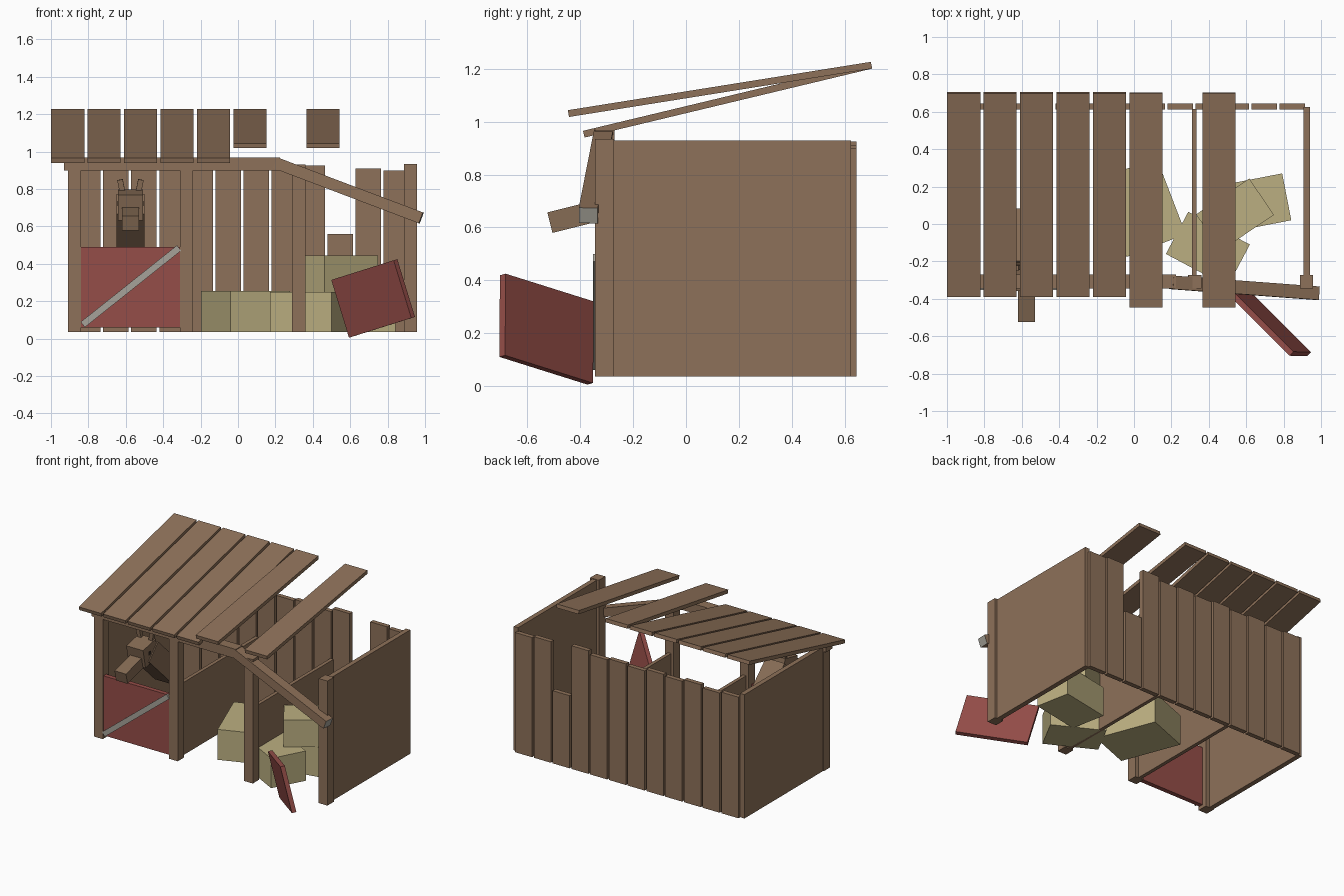
import bpy, bmesh, math
from mathutils import Vector, Matrix

if "Cube" in bpy.data.objects:
    bpy.data.objects.remove(bpy.data.objects["Cube"])


def mat(name, r, g, b):
    m = bpy.data.materials.new(name)
    m.diffuse_color = (r, g, b, 1)
    m.use_nodes = True
    m.node_tree.nodes["Principled BSDF"].inputs["Base Color"].default_value = m.diffuse_color
    return m


WOOD = mat("brown wood", 0.27, 0.165, 0.10)
RED = mat("red paint", 0.30, 0.075, 0.065)
HAY = mat("straw yellow", 0.50, 0.43, 0.22)
GREY = mat("pale grey", 0.38, 0.365, 0.32)
COAT = mat("horse brown", 0.24, 0.15, 0.09)
DARK = mat("dark brown", 0.03, 0.02, 0.015)


def box(name, centre, size, material, rot=None):
    """Box of a given size, turned by a 3x3 matrix about its centre."""
    bm = bmesh.new()
    bmesh.ops.create_cube(bm, size=1)
    bmesh.ops.scale(bm, vec=size, verts=bm.verts)
    me = bpy.data.meshes.new(name)
    bm.to_mesh(me)
    bm.free()
    me.materials.append(material)
    ob = bpy.data.objects.new(name, me)
    bpy.context.collection.objects.link(ob)
    m = rot.to_4x4() if rot else Matrix.Identity(4)
    ob.matrix_world = Matrix.Translation(centre) @ m
    return ob


def span(name, x0, x1, y0, y1, z0, z1, material=WOOD):
    return box(name, ((x0 + x1) / 2, (y0 + y1) / 2, (z0 + z1) / 2),
               (x1 - x0, y1 - y0, z1 - z0), material)


def bar(name, a, b, width, height, material, side=(1, 0, 0)):
    """Box running from a to b; its local x follows the length."""
    a, b = Vector(a), Vector(b)
    u = (b - a).normalized()
    s = Vector(side)
    s = (s - u * s.dot(u)).normalized()
    rot = Matrix((u, s, u.cross(s))).transposed()
    return box(name, (a + b) / 2, ((b - a).length, width, height), material, rot)


# Front posts
for i, (x, top) in enumerate([(-0.875, 0.9), (-0.275, 0.9), (0.325, 0.93), (0.922, 0.935)]):
    span(f"front_post_{i + 1}", x - 0.035, x + 0.035, -0.345, -0.272, 0.035, top)

# Side walls and stall dividers
span("left_wall", -0.905, -0.87, -0.28, 0.625, 0.035, 0.93)
span("right_wall", 0.905, 0.94, -0.28, 0.625, 0.035, 0.93)
for name, x in (("left_divider", -0.278), ("right_divider", 0.322)):
    span(name, x - 0.013, x + 0.013, -0.275, 0.615, 0.035, 0.56)

# Back wall planks, one broken short
tops = [0.91, 0.90, 0.92, 0.905, 0.915, 0.90, 0.91, 0.90, 0.925, 0.56, 0.91, 0.90]
for i, top in enumerate(tops):
    x = -0.803 + 0.15 * i
    span(f"back_plank_{i + 1}", x - 0.068, x + 0.068, 0.612, 0.645, 0.035, top)

# Front beam, snapped and hanging on the right
span("front_beam", -0.93, 0.225, -0.345, -0.27, 0.90, 0.968)
broken = bar("broken_beam", (0.20, -0.312, 0.94), (0.98, -0.37, 0.645), 0.072, 0.062, WOOD, (0, 1, 0))
broken.data.materials.append(GREY)
for f in broken.data.polygons:
    if f.normal.x > 0.9:
        f.material_index = 1

# Roof planks: five in place, two lifted at the front
for i in (0, 1, 2, 3, 4, 5, 7):
    x = -0.911 + 0.195 * i
    if i == 7:
        x = 0.455
    front = (x, -0.387, 0.953) if i < 5 else (x, -0.445, 1.031)
    bar(f"roof_plank_{i + 1}", front, (x, 0.702, 1.214), 0.178, 0.026, WOOD)

# Closed stall door with diagonal brace
span("closed_door", -0.84, -0.31, -0.338, -0.305, 0.06, 0.49, RED)
bar("door_brace", (-0.83, -0.342, 0.075), (-0.315, -0.342, 0.485), 0.02, 0.036, GREY, (0, 1, 0))

# Fallen door, tilted on one corner
u = Vector((0.69, -0.69, 0.217)).normalized()
v = Vector((-0.285, 0, 0.959))
v = (v - u * v.dot(u)).normalized()
box("fallen_door", (0.7225, -0.528, 0.215), (0.483, 0.323, 0.03), RED,
    Matrix((u, v, u.cross(v))).transposed())

# Hay bales: centre, length, width, angle, bottom, top
bales = [(0.04, 0.09, 0.34, 0.44, 21, 0.035, 0.255),
         (0.395, -0.135, 0.373, 0.255, -28, 0.035, 0.25),
         (0.635, 0.11, 0.37, 0.255, 11, 0.035, 0.25),
         (0.54, 0.05, 0.343, 0.235, 34, 0.25, 0.445)]
for i, (x, y, l, w, a, z0, z1) in enumerate(bales):
    box(f"hay_bale_{i + 1}", (x, y, (z0 + z1) / 2), (l, w, z1 - z0), HAY,
        Matrix.Rotation(math.radians(a), 3, 'Z'))

# Horse: neck, head, muzzle, ears, eyes
hx = -0.575
bar("horse_neck", (hx, 0.03, 0.45), (hx, -0.25, 0.72), 0.15, 0.15, COAT)
bar("horse_head", (hx, -0.20, 0.73), (hx, -0.345, 0.70), 0.135, 0.14, COAT)
bar("horse_muzzle", (hx, -0.30, 0.672), (hx, -0.515, 0.618), 0.092, 0.08, COAT)
for s in (-1, 1):
    bar("horse_ear", (hx + s * 0.042, -0.23, 0.78), (hx + s * 0.056, -0.235, 0.85), 0.03, 0.025, COAT)
    span("horse_eye", hx + s * 0.067 - 0.003, hx + s * 0.067 + 0.003,
         -0.30, -0.275, 0.71, 0.735, DARK)
